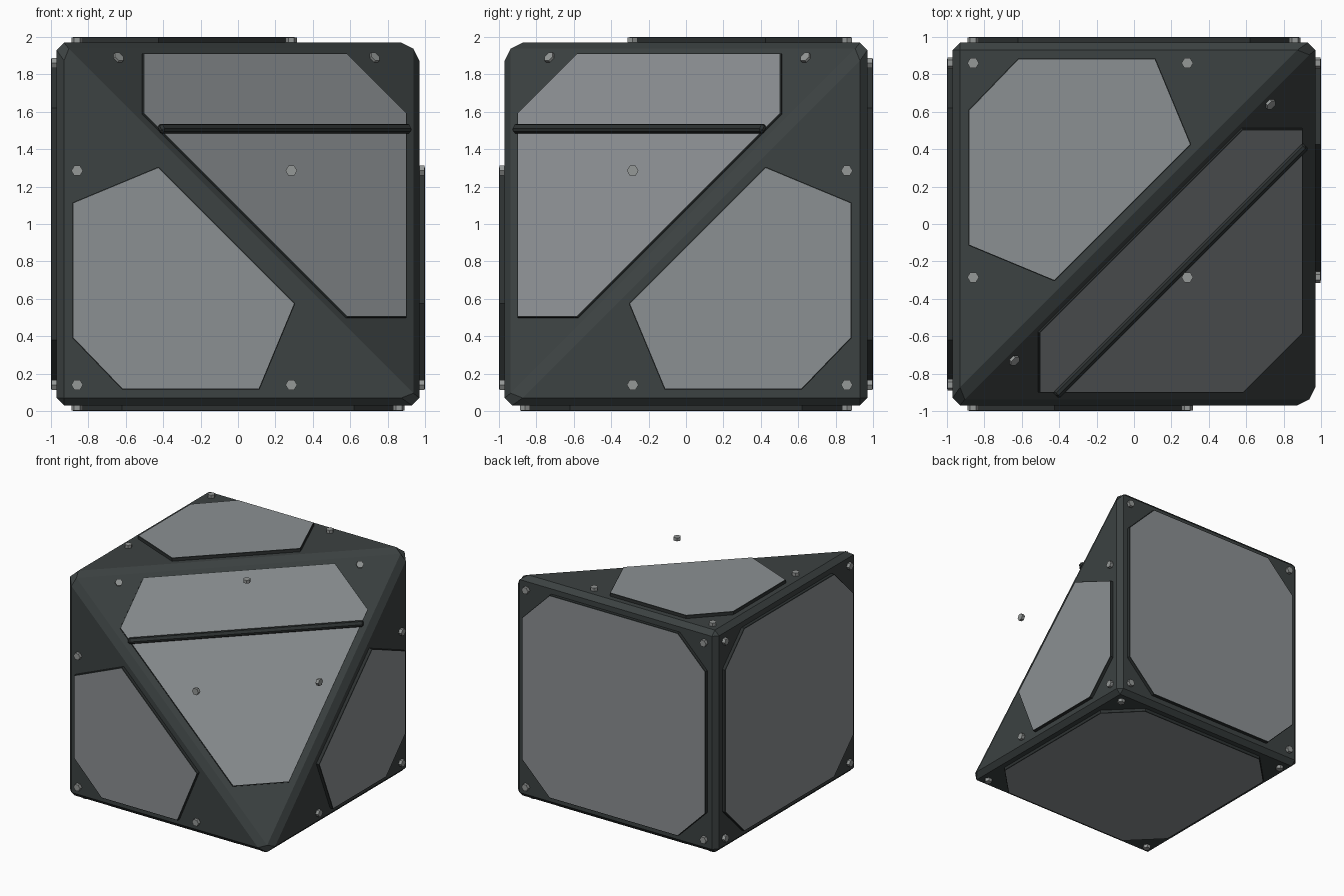
import bpy, bmesh, math
from mathutils import Vector, Matrix

if "Cube" in bpy.data.objects:
    bpy.data.objects.remove(bpy.data.objects["Cube"])

H = 0.97      # half size of the solid block
T = 0.03      # raise of the flat plates
MID = Vector((0, 0, 1))


def material(name, rgb):
    m = bpy.data.materials.new(name)
    m.diffuse_color = (*rgb, 1)
    m.use_nodes = True
    m.node_tree.nodes["Principled BSDF"].inputs["Base Color"].default_value = m.diffuse_color
    return m


BODY = material("dark slate", (0.045, 0.054, 0.054))
TRIM = material("dark trim", (0.026, 0.031, 0.031))
PLATE = material("plate grey", (0.26, 0.278, 0.29))
BOLT = material("bolt grey", (0.30, 0.315, 0.31))


def finish(bm, name, mats):
    bmesh.ops.recalc_face_normals(bm, faces=bm.faces[:])
    me = bpy.data.meshes.new(name)
    bm.to_mesh(me)
    bm.free()
    for m in mats:
        me.materials.append(m)
    ob = bpy.data.objects.new(name, me)
    bpy.context.collection.objects.link(ob)
    return ob


def frame(u, v, n, dist):
    """Matrix taking (u, v, height) on a face to the world."""
    u, v, n = Vector(u).normalized(), Vector(v).normalized(), Vector(n).normalized()
    m = Matrix((u, v, n)).transposed().to_4x4()
    m.translation = MID + n * dist
    return m


def plate(name, mat, pts, h):
    """Raised plate: dark sides and chamfer, light face."""
    bm = bmesh.new()
    base = [bm.verts.new((x, y, -0.01)) for x, y in pts]
    f = bm.faces.new(base)
    top = bmesh.ops.extrude_face_region(bm, geom=[f])["geom"]
    face = [g for g in top if isinstance(g, bmesh.types.BMFace)][0]
    for v in face.verts:
        v.co.z = h - 0.003
    face.normal_update()
    bmesh.ops.inset_region(bm, faces=[face], thickness=0.006, use_even_offset=True)
    for v in face.verts:
        v.co.z = h
    for g in bm.faces:
        g.material_index = 0
    face.material_index = 1
    bmesh.ops.transform(bm, matrix=mat, verts=bm.verts[:])
    finish(bm, name, [TRIM, PLATE])


def bolts(name, mat, spots, h):
    """Six-sided bolt heads."""
    bm = bmesh.new()
    for x, y in spots:
        place = mat @ Matrix.Translation((x, y, h / 2)) @ Matrix.Rotation(math.pi / 6, 4, "Z")
        r = bmesh.ops.create_cone(bm, cap_ends=True, segments=6, radius1=0.031,
                                  radius2=0.031, depth=h)
        bmesh.ops.transform(bm, matrix=place, verts=r["verts"])
    finish(bm, name, [BOLT])


# Block with one corner sliced off, all edges chamfered
bm = bmesh.new()
bmesh.ops.create_cube(bm, size=2 * H, matrix=Matrix.Translation(MID))
corner = [v for v in bm.verts if v.co.x > 0 and v.co.y < 0 and v.co.z > 1]
bmesh.ops.delete(bm, geom=corner, context="VERTS")
for s in [(-1, -1, 1), (1, -1, -1), (1, 1, 1)], :
    bm.verts.ensure_lookup_table()

    def near(p):
        q = MID + Vector(p) * H
        return min(bm.verts, key=lambda v: (v.co - q).length)
    bm.faces.new([near(p) for p in s])                        # slanted face
    bm.faces.new([near(p) for p in [(-1, -1, -1), s[1], s[0]]])  # front
    bm.faces.new([near(p) for p in [(1, 1, -1), s[2], s[1]]])    # right
    bm.faces.new([near(p) for p in [(-1, 1, 1), s[0], s[2]]])    # top
body = finish(bm, "block_body", [BODY])
bev = body.modifiers.new("chamfer", "BEVEL")
bev.width = 0.04
bev.segments = 1
bev.limit_method = "NONE"

# Faces next to the slice: cut triangular plates
tri = [(-0.885, -0.61), (-0.62, -0.885), (0.115, -0.885),
       (0.306, -0.425), (-0.425, 0.306), (-0.885, 0.115)]
a, b = -0.86, 0.285
for name, u, v, n in [("front", (1, 0, 0), (0, 0, 1), (0, -1, 0)),
                      ("right", (0, -1, 0), (0, 0, 1), (1, 0, 0)),
                      ("top", (1, 0, 0), (0, -1, 0), (0, 0, 1))]:
    m = frame(u, v, n, H)
    plate(name + "_plate", m, tri, T)
    bolts(name + "_bolts", m, [(a, a), (a, b), (b, a), (b, b)], T - 0.002)

# Full square faces: plates with clipped corners
e, k = 0.885, 0.62
octa = [(-e, -k), (-k, -e), (k, -e), (e, -k), (e, k), (k, e), (-k, e), (-e, k)]
for name, u, v, n in [("back", (1, 0, 0), (0, 0, 1), (0, 1, 0)),
                      ("left", (0, 1, 0), (0, 0, 1), (-1, 0, 0)),
                      ("bottom", (1, 0, 0), (0, 1, 0), (0, 0, -1))]:
    m = frame(u, v, n, H)
    plate(name + "_plate", m, octa, T)
    bolts(name + "_bolts", m, [(x, y) for x in (-0.86, 0.86) for y in (-0.86, 0.86)], T - 0.002)

# Slanted face: clipped triangular plate, two bolts and a cross bar
U, V, N = Vector((1, 1, 0)), Vector((-1, 1, 2)), Vector((1, -1, 1))
R3 = math.sqrt(3)
slant = frame(U, V, N, H / R3)


def on_slant(p):
    p = Vector(p)
    return p.dot(U.normalized()), p.dot(V.normalized())


hexa = [(-0.505, -0.585, 0.915), (-0.505, -0.905, 0.595), (0.585, -0.905, -0.495),
        (0.905, -0.585, -0.495), (0.905, 0.505, 0.595), (0.585, 0.505, 0.915)]
plate("slanted_plate", slant, [on_slant(p) for p in hexa], 0.0125)
bolts("slanted_bolts", slant, [on_slant((-0.64, -0.73, 0.89)), on_slant((0.73, 0.64, 0.89))], 0.014)

bm = bmesh.new()
bmesh.ops.create_cube(bm, size=1, matrix=Matrix.Diagonal((1.89, 0.05, 0.04, 1)))
bmesh.ops.bevel(bm, geom=bm.edges[:], offset=0.012, segments=1, affect="EDGES")
x, y = on_slant((0.25, -0.25, 0.51))
bmesh.ops.transform(bm, matrix=slant @ Matrix.Translation((x, y, 0.023)), verts=bm.verts[:])
finish(bm, "cross_bar", [TRIM])
